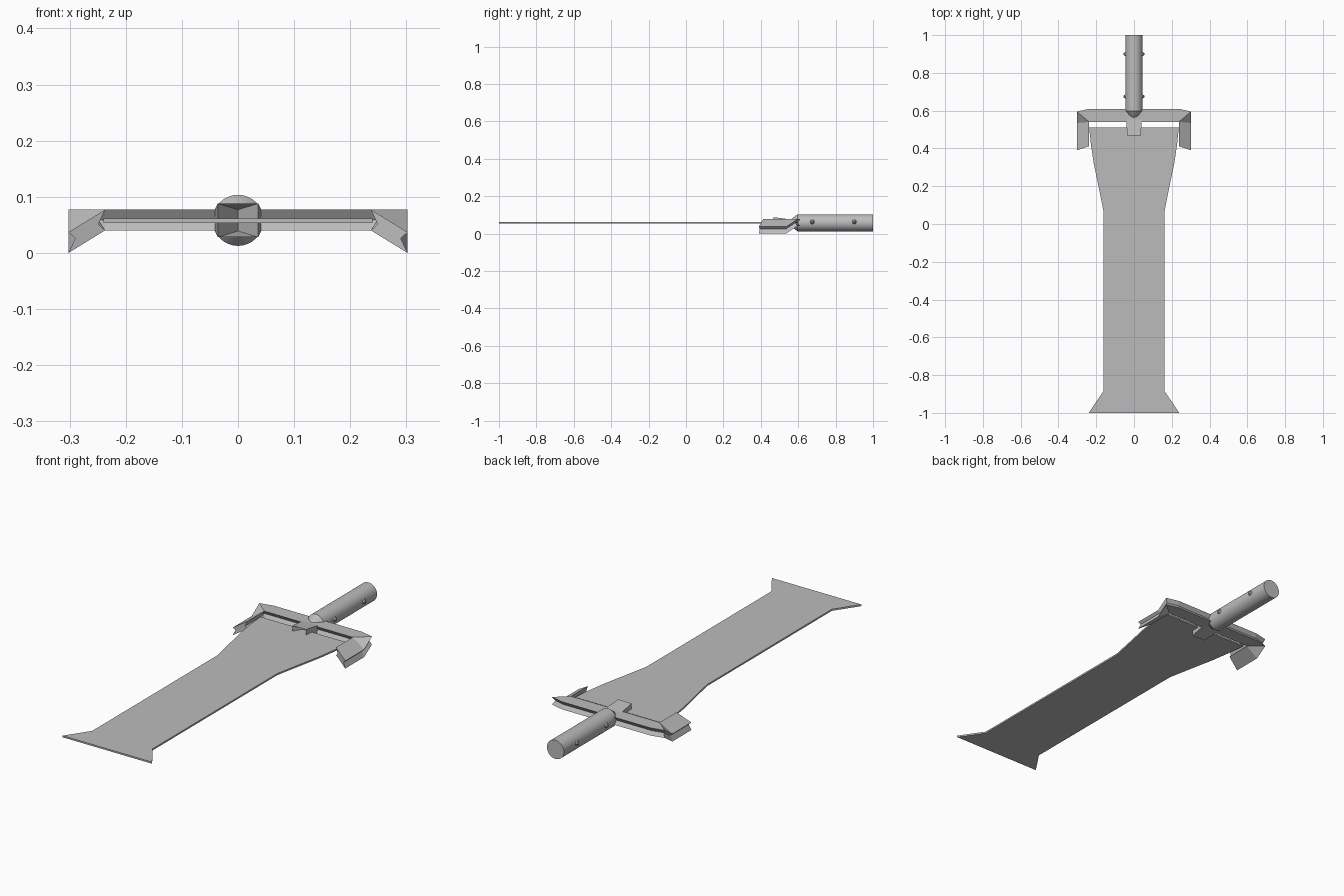
import bpy, bmesh, math
from mathutils import Vector, Matrix

if "Cube" in bpy.data.objects:
    bpy.data.objects.remove(bpy.data.objects["Cube"])

steel = bpy.data.materials.new("grey steel")
steel.diffuse_color = (0.5, 0.5, 0.5, 1)
steel.use_nodes = True
steel.node_tree.nodes["Principled BSDF"].inputs["Base Color"].default_value = steel.diffuse_color
MID = 0.058   # height of the sword's centre plane


def finish(bm, name):
    bmesh.ops.remove_doubles(bm, verts=bm.verts, dist=1e-5)
    bmesh.ops.recalc_face_normals(bm, faces=bm.faces)
    me = bpy.data.meshes.new(name)
    bm.to_mesh(me)
    bm.free()
    ob = bpy.data.objects.new(name, me)
    me.materials.append(steel)
    bpy.context.collection.objects.link(ob)
    return ob


def loft(bm, rings):
    """Skin a list of equal-length closed rings and cap both ends."""
    rows = [[bm.verts.new(p) for p in r] for r in rings]
    n = len(rows[0])
    for a, b in zip(rows, rows[1:]):
        for i in range(n):
            j = (i + 1) % n
            quad = [a[i], a[j], b[j], b[i]]
            pts = []
            for v in quad:   # skip collapsed corners
                if all((v.co - p.co).length > 1e-6 for p in pts):
                    pts.append(v)
            if len(pts) > 2:
                bm.faces.new(pts)
    bm.faces.new(rows[0])
    bm.faces.new(rows[-1])


# Blade: flat plate from a mirrored half outline
half = [(0.24, -1), (0.162, -0.885), (0.162, 0.07), (0.19, 0.21),
        (0.213, 0.32), (0.228, 0.42), (0.237, 0.51)]
outline = half + [(-x, y) for x, y in reversed(half)]
bm = bmesh.new()
loft(bm, [[(x, y, z) for x, y in outline] for z in (0.053, 0.061)])
finish(bm, "blade")


# Crossguard: grooved section swept along the bar and round into drooping tips
def section(inner, outer, drop):
    (xi, yi), (xo, yo) = inner, outer
    def at(t, z):
        return (xi + (xo - xi) * t, yi + (yo - yi) * t, z - drop * t)
    return [at(0, 0.077), at(0.18, 0.0585), at(0, 0.04),
            at(1, 0.04), at(0.82, 0.0585), at(1, 0.077)]


for side, name in ((1, "guard_right"), (-1, "guard_left")):
    path = [((0, 0.54), (0, 0.61), 0), ((0.237, 0.54), (0.237, 0.61), 0),
            ((0.237, 0.54), (0.302, 0.595), 0),
            ((0.237, 0.54), (0.302, 0.535), 0.04),
            ((0.237, 0.412), (0.302, 0.39), 0.04)]
    bm = bmesh.new()
    loft(bm, [[(side * x, y, z) for x, y, z in section(*p)] for p in path])
    finish(bm, name)

# Claws: two-pointed clasps gripping the blade above and below
claw = [(-0.042, 0.56, 0.018), (-0.036, 0.468, 0.030), (0, 0.525, 0.019),
        (0.036, 0.468, 0.030), (0.042, 0.56, 0.018)]
for s, name in ((1, "claw_top"), (-1, "claw_bottom")):
    bm = bmesh.new()
    loft(bm, [[(x, y, MID) for x, y, h in claw],
              [(x, y, MID + s * h) for x, y, h in claw]])
    bmesh.ops.triangulate(bm, faces=bm.faces)
    finish(bm, name)

# Handle: round grip with a tapered nose
N = 32
bm = bmesh.new()
loft(bm, [[(rx * math.cos(2 * math.pi * i / N), y,
            MID + rx * math.sin(2 * math.pi * i / N)) for i in range(N)]
          for y, rx in ((0.553, 0.008), (0.573, 0.028), (0.597, 0.0455), (1.0, 0.0455))])
handle = finish(bm, "handle")
for ob in bpy.context.selected_objects:
    ob.select_set(False)
handle.select_set(True)
bpy.context.view_layer.objects.active = handle
bpy.ops.object.shade_smooth_by_angle(angle=math.radians(30))

# Rivets: small pointed studs on both sides of the grip
bm = bmesh.new()
for s in (1, -1):
    for y in (0.675, 0.9):
        m = Matrix.Translation((s * 0.046, y, MID + 0.004)) @ Matrix.Rotation(s * math.pi / 2, 4, 'Y')
        bmesh.ops.create_cone(bm, cap_ends=True, segments=8, radius1=0.018,
                              radius2=0.004, depth=0.018, matrix=m)
finish(bm, "rivets")
